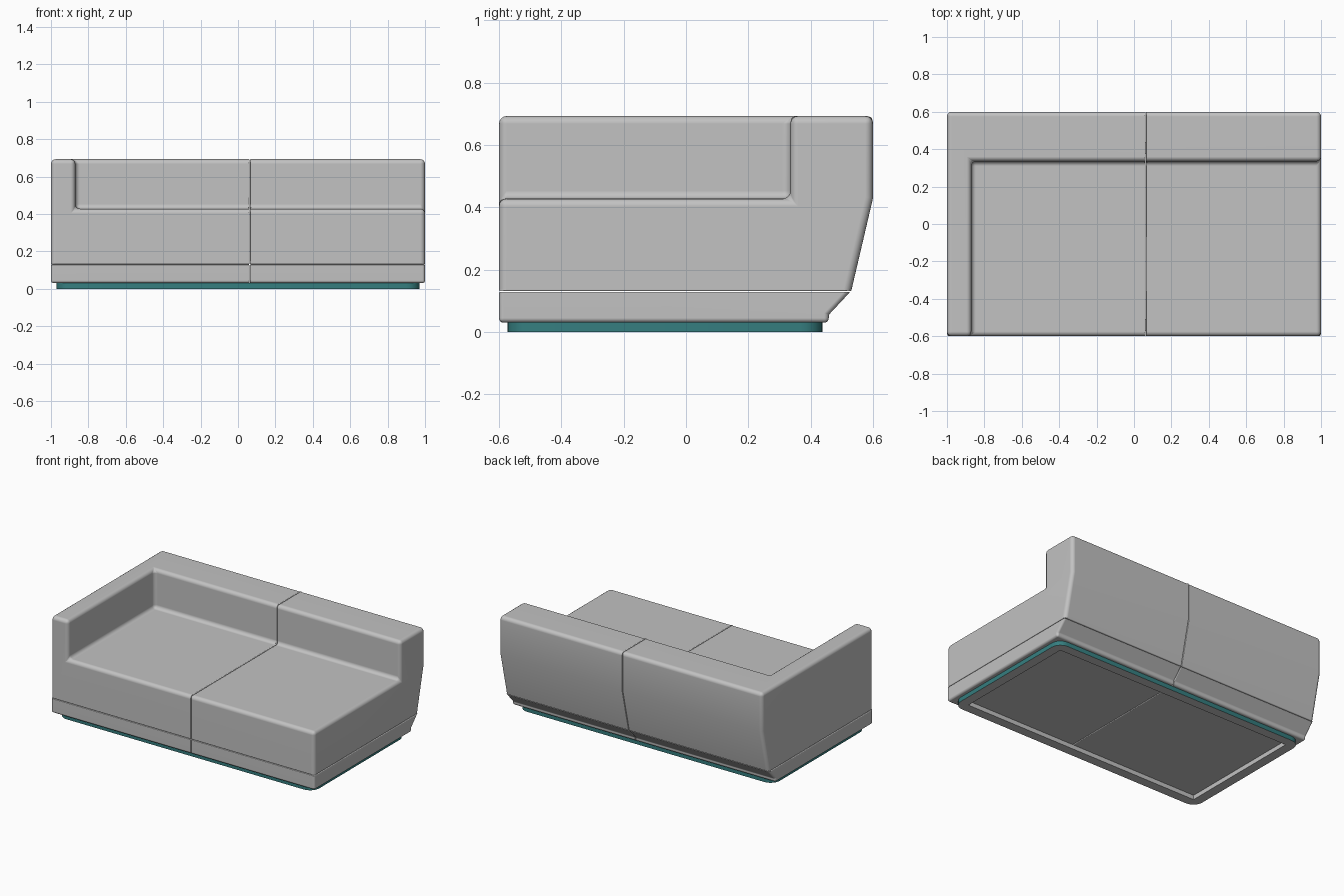
import bpy, bmesh, math
from mathutils import Vector

cube = bpy.data.objects.get("Cube")
if cube:
    bpy.data.objects.remove(cube, do_unlink=True)


def material(name, colour):
    mat = bpy.data.materials.new(name)
    mat.use_nodes = True
    mat.diffuse_color = colour
    mat.node_tree.nodes["Principled BSDF"].inputs["Base Color"].default_value = colour
    return mat


fabric = material("grey_fabric", (0.54, 0.54, 0.54, 1))
teal = material("teal_plinth", (0.036, 0.21, 0.215, 1))


def extrude_profile(name, profile, x0, x1):
    """Prism along x from a (y, z) outline."""
    bm = bmesh.new()
    face = bm.faces.new([bm.verts.new((x0, y, z)) for y, z in profile])
    out = bmesh.ops.extrude_face_region(bm, geom=[face])
    moved = [v for v in out["geom"] if isinstance(v, bmesh.types.BMVert)]
    bmesh.ops.translate(bm, verts=moved, vec=(x1 - x0, 0, 0))
    bmesh.ops.recalc_face_normals(bm, faces=bm.faces)
    mesh = bpy.data.meshes.new(name)
    bm.to_mesh(mesh)
    bm.free()
    obj = bpy.data.objects.new(name, mesh)
    bpy.context.collection.objects.link(obj)
    obj.data.materials.append(fabric)
    return obj


def box(name, x0, x1, y0, y1, z0, z1):
    return extrude_profile(name, [(y0, z0), (y1, z0), (y1, z1), (y0, z1)], x0, x1)


def activate(obj):
    bpy.ops.object.select_all(action="DESELECT")
    obj.select_set(True)
    bpy.context.view_layer.objects.active = obj


def cut(obj, cutter):
    activate(obj)
    mod = obj.modifiers.new("cut", "BOOLEAN")
    mod.operation = "DIFFERENCE"
    mod.solver = "EXACT"
    mod.object = cutter
    bpy.ops.object.modifier_apply(modifier=mod.name)
    bpy.data.objects.remove(cutter, do_unlink=True)


SEAM, SPLIT, GAP = 0.063, 0.13, 0.001


def soften(obj, radius):
    """Round the edges, with tight edges along the seams."""
    bm = bmesh.new()
    bm.from_mesh(obj.data)
    bmesh.ops.dissolve_limit(bm, angle_limit=math.radians(1), verts=bm.verts, edges=bm.edges)
    weight = bm.edges.layers.float.new("bevel_weight_edge")
    for e in bm.edges:
        a, b = (v.co for v in e.verts)
        angle = math.degrees(e.calc_face_angle(0))
        if angle < 20:
            continue
        at_seam = max(abs(a.x - SEAM), abs(b.x - SEAM)) < 0.005
        at_split = max(abs(a.z - SPLIT), abs(b.z - SPLIT)) < 0.005
        e[weight] = 0.2 if at_seam or at_split or angle < 60 else radius / 0.025
    bm.to_mesh(obj.data)
    bm.free()
    activate(obj)
    bevel = obj.modifiers.new("rounded_edges", "BEVEL")
    bevel.limit_method = "WEIGHT"
    bevel.width = 0.025
    bevel.segments = 4
    bpy.ops.object.modifier_apply(modifier=bevel.name)
    bpy.ops.object.shade_smooth_by_angle(angle=math.radians(40))
    obj.modifiers.new("even_shading", "WEIGHTED_NORMAL").keep_sharp = True


# Upholstered modules: seat with backrest above, skirt below
upper = [(-0.6, SPLIT + GAP), (0.53, SPLIT + GAP), (0.6, 0.43), (0.6, 0.693), (-0.6, 0.693)]
lower = [(-0.6, 0.03), (0.458, 0.03), (0.458, 0.055), (0.527, SPLIT - GAP), (-0.6, SPLIT - GAP)]
for side, x0, x1 in (("right", -1, SEAM - GAP), ("left", SEAM + GAP, 1)):
    seat = extrude_profile(side + "_seat_and_back", upper, x0, x1)
    # The sitting space leaves the backrest and the single arm standing
    cut(seat, box("sitting_space", -0.87, 2, -2, 0.335, 0.428, 2))
    soften(seat, 0.025)
    skirt = extrude_profile(side + "_skirt", lower, x0, x1)
    soften(skirt, 0.015)

# Plinth frame with rounded corners, open in the middle
plinth = box("plinth_frame", -0.97, 0.97, -0.573, 0.438, 0, 0.031)
bm = bmesh.new()
bm.from_mesh(plinth.data)
uprights = [e for e in bm.edges if abs(e.verts[0].co.z - e.verts[1].co.z) > 0.01]
bmesh.ops.bevel(bm, geom=uprights, offset=0.07, segments=6, profile=0.5, affect="EDGES")
bm.to_mesh(plinth.data)
bm.free()
cut(plinth, box("plinth_opening", -0.905, 0.905, -0.508, 0.373, -1, 1))

# Only the outer wall of the plinth is teal
plinth.data.materials.clear()
plinth.data.materials.append(fabric)
plinth.data.materials.append(teal)
middle = Vector((0, -0.0675, 0))
for face in plinth.data.polygons:
    outward = face.normal.dot(face.center - middle) > 0
    face.material_index = int(abs(face.normal.z) < 0.5 and outward)
activate(plinth)
bpy.ops.object.shade_smooth_by_angle(angle=math.radians(30))
